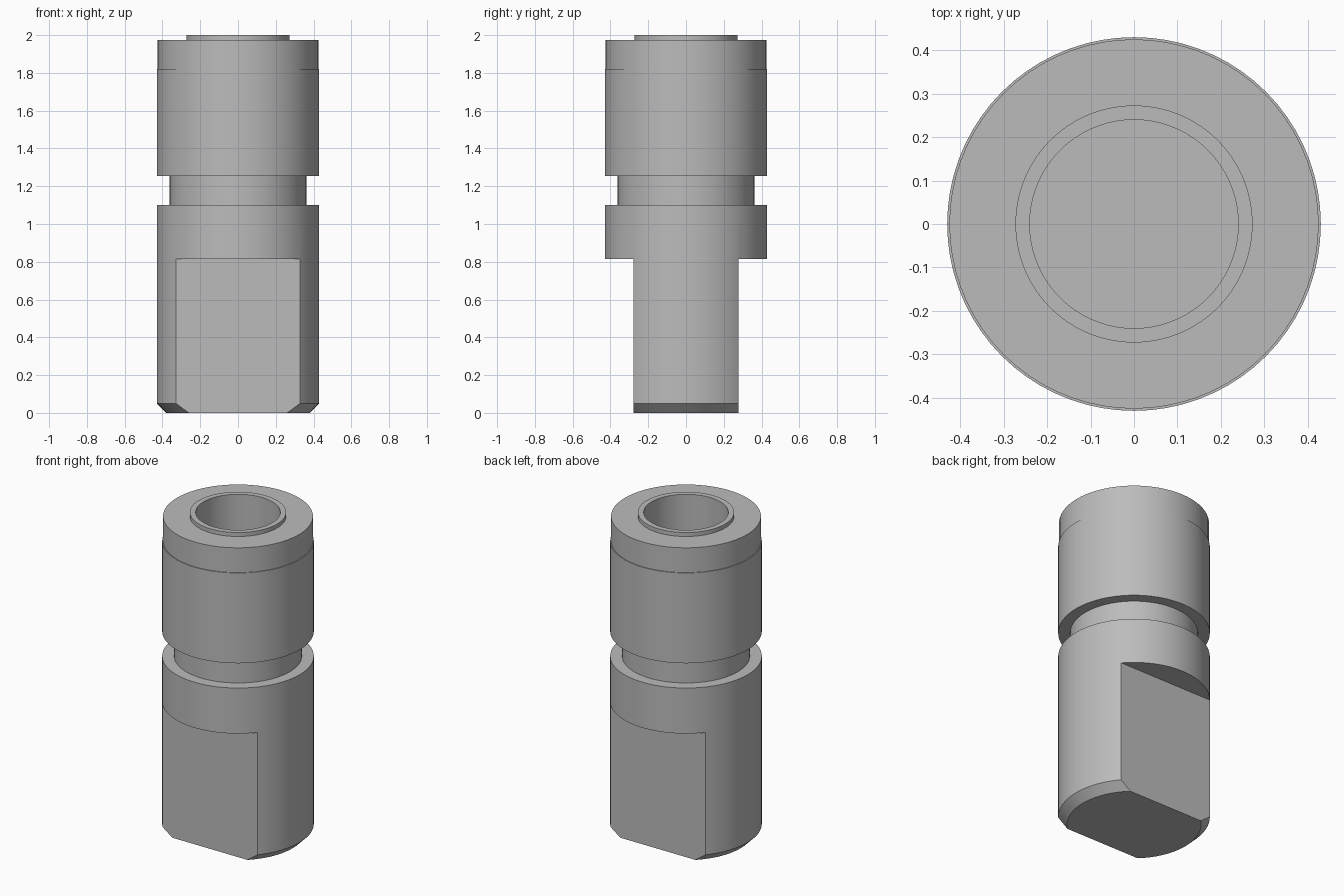
import bpy, bmesh, math
from mathutils import Matrix

if "Cube" in bpy.data.objects:
    bpy.data.objects.remove(bpy.data.objects["Cube"], do_unlink=True)

SEGMENTS = 72

steel = bpy.data.materials.new("grey_steel")
steel.use_nodes = True
colour = (0.5, 0.5, 0.5, 1)
steel.diffuse_color = colour
steel.node_tree.nodes["Principled BSDF"].inputs["Base Color"].default_value = colour


def add_object(name, bm):
    bmesh.ops.recalc_face_normals(bm, faces=bm.faces)
    mesh = bpy.data.meshes.new(name)
    bm.to_mesh(mesh)
    bm.free()
    mesh.materials.append(steel)
    obj = bpy.data.objects.new(name, mesh)
    bpy.context.collection.objects.link(obj)
    return obj


def lathe(name, profile):
    """Revolve (radius, z) points around z; the open ends become caps."""
    bm = bmesh.new()
    rings = []
    for r, z in profile:
        angles = [2 * math.pi * i / SEGMENTS for i in range(SEGMENTS)]
        rings.append([bm.verts.new((r * math.cos(a), r * math.sin(a), z)) for a in angles])
    for low, high in zip(rings, rings[1:]):
        for i in range(SEGMENTS):
            j = (i + 1) % SEGMENTS
            bm.faces.new((low[i], low[j], high[j], high[i]))
    bm.faces.new(rings[0])
    bm.faces.new(rings[-1])
    return add_object(name, bm)


# Turned body: chamfered foot, neck groove, stepped head, raised collar, blind bore
body = lathe("turned_body", [
    (0.38, 0), (0.43, 0.05), (0.43, 1.10), (0.362, 1.10), (0.362, 1.255),
    (0.43, 1.255), (0.43, 1.82), (0.425, 1.82), (0.425, 1.975),
    (0.273, 1.975), (0.273, 2.0), (0.24, 2.0), (0.24, 1.1)])

# Two wrench flats milled into the front and back of the foot
for side, y in (("front", -1), ("back", 1)):
    bm = bmesh.new()
    bmesh.ops.create_cube(bm, size=1, matrix=Matrix.Translation((0, y * 0.778, 0.315)))
    cutter = add_object(side + "_flat_cutter", bm)
    cutter.scale = (1.2, 1, 1)
    cutter.hide_render = True
    cut = body.modifiers.new(side + "_flat", 'BOOLEAN')
    cut.operation = 'DIFFERENCE'
    cut.solver = 'EXACT'
    cut.object = cutter
    bpy.context.view_layer.objects.active = body
    bpy.ops.object.modifier_apply(modifier=cut.name)
    bpy.data.objects.remove(cutter, do_unlink=True)

# Smooth round walls with crisp machined edges
bpy.ops.object.select_all(action='DESELECT')
body.select_set(True)
bpy.context.view_layer.objects.active = body
bpy.ops.object.shade_smooth_by_angle(angle=math.radians(30))
